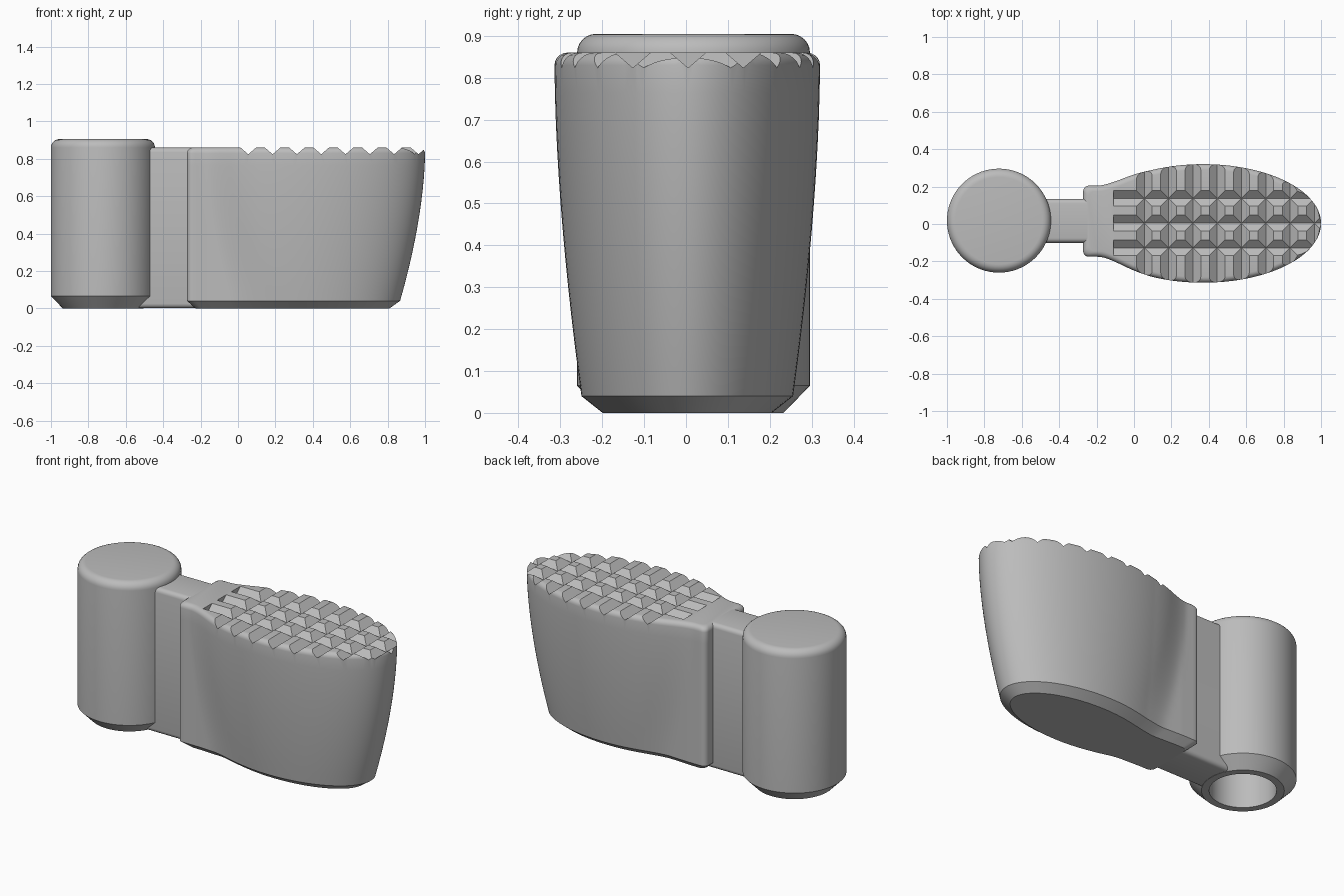
import bpy, bmesh
from math import sin, cos, pi, sqrt, radians
from mathutils import Vector

cube = bpy.data.objects.get("Cube")
if cube:
    bpy.data.objects.remove(cube, do_unlink=True)

grey = bpy.data.materials.new("plain grey")
grey.use_nodes = True
grey.diffuse_color = (0.5, 0.5, 0.5, 1)
grey.node_tree.nodes["Principled BSDF"].inputs["Base Color"].default_value = grey.diffuse_color


def finish(name, bm):
    bmesh.ops.recalc_face_normals(bm, faces=bm.faces)
    mesh = bpy.data.meshes.new(name)
    bm.to_mesh(mesh)
    bm.free()
    mesh.materials.append(grey)
    obj = bpy.data.objects.new(name, mesh)
    bpy.context.collection.objects.link(obj)
    return obj


def loft(bm, rings):
    """Skin a list of equal closed rings and cap both ends."""
    rows = [[bm.verts.new(p) for p in ring] for ring in rings]
    n = len(rows[0])
    for low, high in zip(rows, rows[1:]):
        for i in range(n):
            j = (i + 1) % n
            bm.faces.new((low[i], low[j], high[j], high[i]))
    bm.faces.new(rows[0])
    bm.faces.new(rows[-1])


def activate(obj):
    bpy.ops.object.select_all(action='DESELECT')
    obj.select_set(True)
    bpy.context.view_layer.objects.active = obj


def smooth(obj):
    activate(obj)
    bpy.ops.object.shade_smooth_by_angle(angle=radians(30))


# Round post, with a blind bore from below, chamfered foot and rounded top
R, H, ROUND = 0.278, 0.905, 0.045
profile = [(0.175, 0.8), (0.175, 0), (0.215, 0), (R, 0.065)]
for k in range(7):
    t = k / 6 * pi / 2
    profile.append((R - ROUND * (1 - cos(t)), H - ROUND * (1 - sin(t))))
bm = bmesh.new()
loft(bm, [[(-0.722 + r * cos(2 * pi * i / 72), 0.018 + r * sin(2 * pi * i / 72), z)
           for i in range(72)] for r, z in profile])
smooth(finish("round_post", bm))

# Neck between post and pedal, long edges rounded
bm = bmesh.new()
bmesh.ops.create_cube(bm, size=1)
for v in bm.verts:
    v.co = Vector((-0.37, 0.017, 0.43)) + v.co * Vector((0.34, 0.235, 0.858))
long_edges = [e for e in bm.edges if abs(e.verts[0].co.x - e.verts[1].co.x) > 0.1]
bmesh.ops.bevel(bm, geom=long_edges, offset=0.025, segments=4, profile=0.5, affect='EDGES')
smooth(finish("neck", bm))

# Pedal: a flared oval blended into a square-ended block
MID, LEFT, TOP, EDGE = 0.37, -0.272, 0.86, 0.03


def half_outline(z, inset):
    flare = max(0, 1 - z / 0.83) ** 1.7
    a = 0.63 - 0.145 * flare - inset
    b = 0.317 - 0.07 * flare - inset
    block = 0.19 - inset
    left = LEFT + inset

    def width(x):
        u = (x - MID) / a
        oval = b * sqrt(max(0, 1 - u * u))
        blend = 0.05
        return max(oval, block) + blend / 4 * max(0, 1 - abs(oval - block) / blend) ** 2

    pts = []
    for k in range(6):  # rounded corner
        t = k / 5 * pi / 2
        pts.append((left + EDGE * (1 - cos(t)), block - EDGE * (1 - sin(t))))
    for k in range(1, 40):
        x = left + EDGE + (MID - left - EDGE) * k / 40
        pts.append((x, width(x)))
    for k in range(33):
        t = k / 32 * pi / 2
        pts.append((MID + a * sin(t), b * cos(t)))
    return pts


def outline(z, inset):
    half = half_outline(z, inset)
    half[-1] = (half[-1][0], 0)
    full = half + [(x, -w) for x, w in reversed(half[:-1])]
    return [(x, w + 0.003 + 0.012 * min(1, max(0, (0.1 - x) / 0.25)), z) for x, w in full]


levels = [(0, 0.045)]
levels += [(0.04 + 0.79 * k / 12, 0) for k in range(13)]
for k in range(1, 6):
    t = k / 5 * pi / 2
    levels.append((TOP - EDGE * (1 - sin(t)), EDGE * (1 - cos(t))))
bm = bmesh.new()
loft(bm, [outline(z, inset) for z, inset in levels])
pedal = finish("pedal", bm)

# Crossing V grooves cut into the tread
DEPTH, HALF, RISE = 0.036, 0.042, 2.5


def groove_cutter(name, places, start, end, across):
    bm = bmesh.new()
    for p in places:
        section = [(p, TOP - DEPTH), (p + HALF * RISE / 2, TOP + DEPTH * (RISE / 2 - 1)),
                   (p - HALF * RISE / 2, TOP + DEPTH * (RISE / 2 - 1))]
        loft(bm, [[(s, q, z) if across else (q, s, z) for s, z in section]
                  for q in (start, end)])
    obj = finish(name, bm)
    obj.hide_render = True
    return obj


cutters = [
    groove_cutter("cross_groove_cutter", [0.055 + 0.13 * k for k in range(8)], -0.5, 0.5, True),
    groove_cutter("long_groove_cutter", [0.005 + 0.132 * k for k in (-1, 0, 1)], -0.11, 1.1, False),
]
for cutter in cutters:
    mod = pedal.modifiers.new("grooves", 'BOOLEAN')
    mod.operation = 'DIFFERENCE'
    mod.solver = 'EXACT'
    mod.object = cutter
    activate(pedal)
    bpy.ops.object.modifier_apply(modifier=mod.name)
for cutter in cutters:
    bpy.data.objects.remove(cutter, do_unlink=True)
smooth(pedal)
